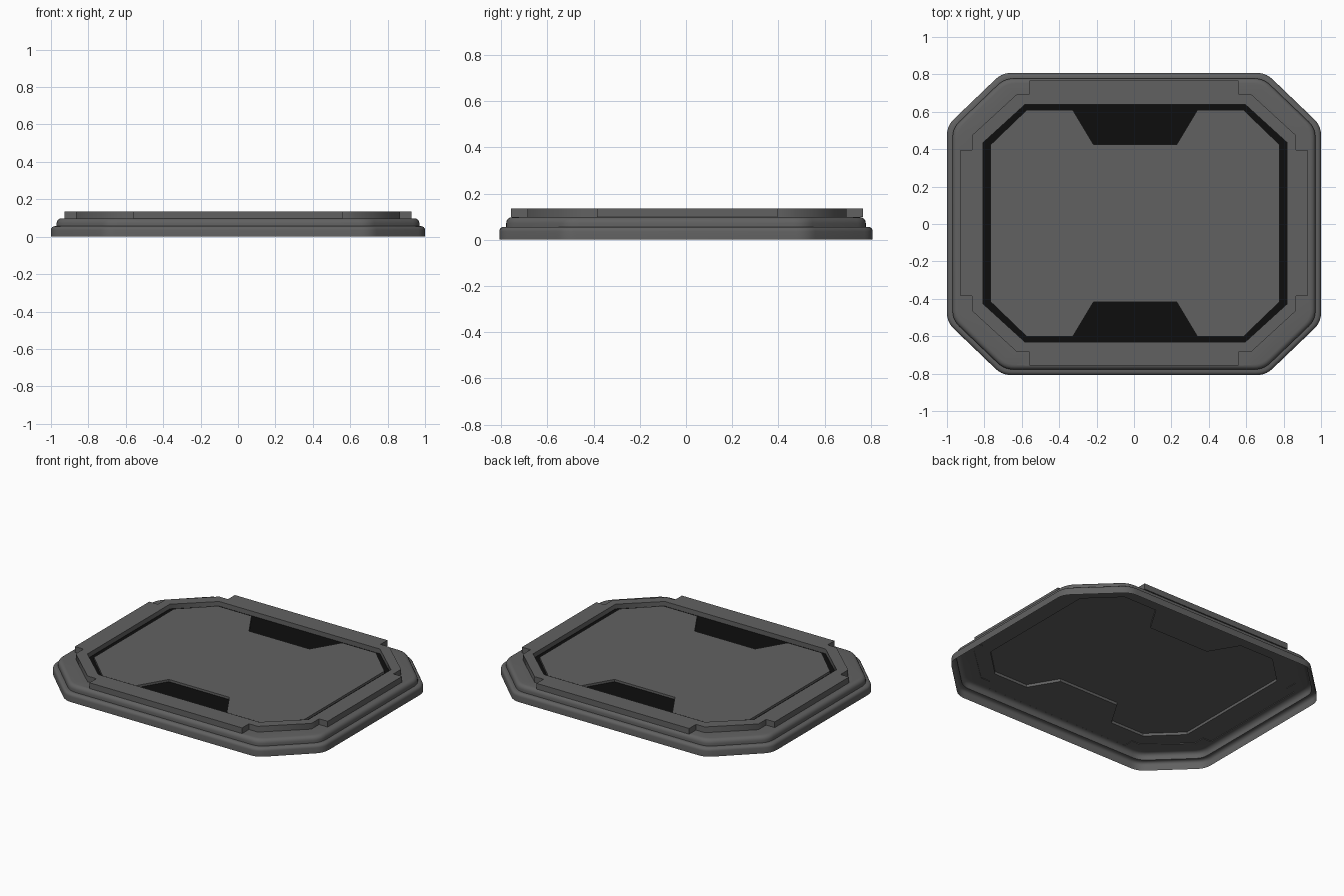
import bpy, bmesh, math
from mathutils import Vector

if "Cube" in bpy.data.objects:
    bpy.data.objects.remove(bpy.data.objects["Cube"])


def mirror4(quarter):
    """Closed outline from the points of the +x +y quarter, listed from side to back."""
    q = list(quarter)
    r = q[::-1]
    return (q + [(-x, y) for x, y in r] + [(-x, -y) for x, y in q]
            + [(x, -y) for x, y in r])


def rounded(points, cut=0.05, steps=5):
    """Soften every corner of a closed outline with a small curve."""
    out = []
    n = len(points)
    for i in range(n):
        p = Vector(points[i])
        a = p + (Vector(points[i - 1]) - p).normalized() * cut
        b = p + (Vector(points[(i + 1) % n]) - p).normalized() * cut
        for k in range(steps + 1):
            t = k / steps
            out.append(tuple(a * (1 - t) ** 2 + p * 2 * t * (1 - t) + b * t * t))
    return out


def octagon(d):
    """Outer outline moved inward by d."""
    return rounded(mirror4([(1 - d, 0.525 - 0.41 * d), (0.705 - 0.41 * d, 0.808 - d)]))


def shift(pts, dx, dy):
    return [(x + dx, y + dy) for x, y in pts]


def loop(bm, pts, z):
    vs = [bm.verts.new((x, y, z)) for x, y in pts]
    for i, v in enumerate(vs):
        bm.edges.new((v, vs[(i + 1) % len(vs)]))
    return vs


def bridge(bm, a, b):
    for i in range(len(a)):
        j = (i + 1) % len(a)
        bm.faces.new((a[i], a[j], b[j], b[i]))


def flat_fill(bm, *loops):
    """Level surface bounded by one outline, with an optional hole."""
    edges = [bm.edges.get((l[i - 1], l[i])) for l in loops for i in range(len(l))]
    bmesh.ops.triangle_fill(bm, edges=edges, use_beauty=True, use_dissolve=False,
                            normal=(0, 0, 1))


def finish(bm, name, mat, angle=35, up=True):
    for f in bm.faces:
        f.normal_update()
        if abs(f.normal.z) > 0.99 and (f.normal.z < 0) == up:
            f.normal_flip()
    bmesh.ops.dissolve_limit(bm, angle_limit=0.001, verts=bm.verts[:], edges=bm.edges[:])
    me = bpy.data.meshes.new(name)
    bm.to_mesh(me)
    bm.free()
    me.materials.append(mat)
    ob = bpy.data.objects.new(name, me)
    bpy.context.collection.objects.link(ob)
    bpy.ops.object.select_all(action='DESELECT')
    ob.select_set(True)
    bpy.context.view_layer.objects.active = ob
    bpy.ops.object.shade_smooth_by_angle(angle=math.radians(angle))
    return ob


def material(name, v):
    m = bpy.data.materials.new(name)
    m.diffuse_color = (v, v, v, 1)
    m.use_nodes = True
    m.node_tree.nodes["Principled BSDF"].inputs["Base Color"].default_value = m.diffuse_color
    return m


grey = material("dark_grey", 0.12)
black = material("black", 0.004)

# Outlines
rim_out = mirror4([(0.928, 0.39), (0.865, 0.39), (0.865, 0.47), (0.625, 0.69),
                   (0.56, 0.69), (0.56, 0.762)])
rim_out = shift(rim_out, 0.0, 0.005)
opening = shift(mirror4([(0.812, 0.432), (0.59, 0.634)]), 0.006, 0.004)
panel_line = shift(mirror4([(0.772, 0.42), (0.58, 0.605), (0.333, 0.605),
                            (0.222, 0.42)]), 0.006, 0.004)
RIM, BASE, FLOOR, PANEL = 0.136, 0.098, 0.105, 0.12

# Stepped base with two rounded tiers, open underneath
bm = bmesh.new()


def tier(d, z0, z1, r):
    prof = [(d, z0)]
    for k in range(5):
        t = math.radians(90 * k / 4)
        prof.append((d + r * (1 - math.cos(t)), z1 - r + r * math.sin(t)))
    return prof


profile = tier(0, 0, 0.056, 0.02) + tier(0.03, 0.056, BASE, 0.026)
prev = None
for d, z in profile:
    cur = loop(bm, octagon(d), z)
    if prev:
        bridge(bm, prev, cur)
    prev = cur
flat_fill(bm, prev, loop(bm, rim_out, BASE))
finish(bm, "stepped_base", grey)

# Raised rim with notched corners
bm = bmesh.new()
low, top = loop(bm, rim_out, BASE), loop(bm, rim_out, RIM)
bridge(bm, low, top)
inner, inner_low = loop(bm, opening, RIM), loop(bm, opening, FLOOR)
flat_fill(bm, top, inner)
bridge(bm, inner, inner_low)
finish(bm, "raised_rim", grey, 55)

# Dark groove and the two recesses
bm = bmesh.new()
flat_fill(bm, loop(bm, opening, FLOOR), loop(bm, panel_line, FLOOR))
finish(bm, "groove_floor", black)

# Centre panel
bm = bmesh.new()
low, top = loop(bm, panel_line, FLOOR), loop(bm, panel_line, PANEL)
bridge(bm, low, top)
flat_fill(bm, top)
finish(bm, "centre_panel", grey)

# Grey underside sheet closing the rim and groove from below
bm = bmesh.new()
hole, edge = loop(bm, panel_line, FLOOR - 0.003), loop(bm, rim_out, FLOOR - 0.003)
flat_fill(bm, edge, hole)
bridge(bm, hole, loop(bm, panel_line, PANEL - 0.003))
finish(bm, "underside_sheet", grey, 35, False)
